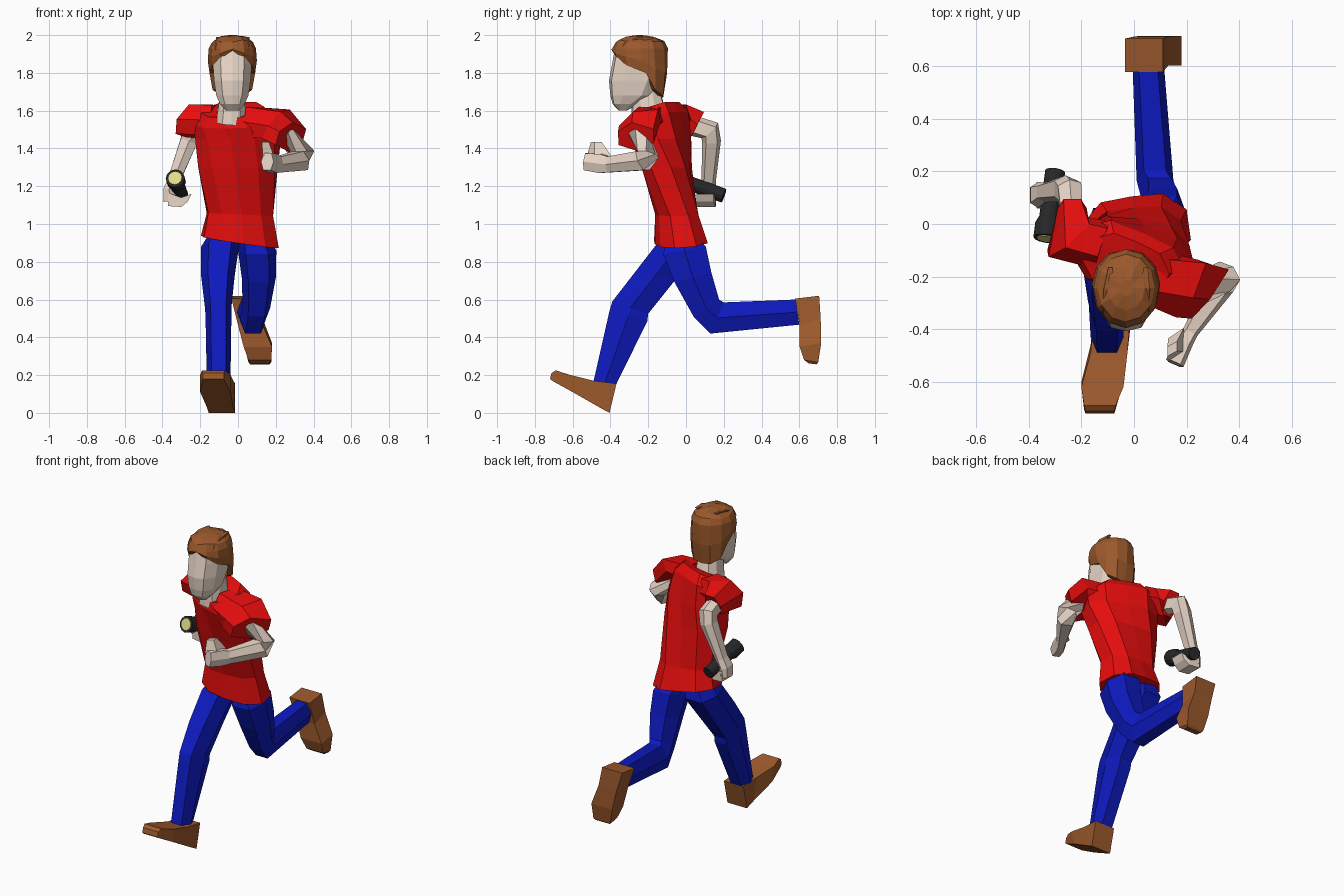
import bpy, bmesh, math, random
from mathutils import Vector as V

random.seed(3)

def mat(name, c):
    m = bpy.data.materials.new(name)
    m.diffuse_color = (*c, 1)
    return m

RED = mat("red_cloth", (0.8, 0.004, 0.004))
BLUE = mat("blue_cloth", (0.004, 0.01, 0.52))
BROWN = mat("brown", (0.33, 0.1, 0.025))
SKIN = mat("skin", (0.82, 0.68, 0.58))
BLACK = mat("black", (0.02, 0.02, 0.02))
YELLOW = mat("pale_yellow", (0.75, 0.72, 0.25))

# unit cross-sections
S4 = [(1, 1), (-1, 1), (-1, -1), (1, -1)]
S6 = [(1, 0), (.6, 1), (-.6, 1), (-1, 0), (-.6, -1), (.6, -1)]
S8 = [(1, .45), (.6, 1), (0, 1.05), (-.6, 1), (-1, .45), (-1, -.45), (-.6, -.95), (0, -1.05), (.6, -.95), (1, -.45)]
S12 = [(math.cos(i * math.pi / 6), math.sin(i * math.pi / 6)) for i in range(12)]

def loft(name, rings, m, caps=(True, True)):
    bm = bmesh.new()
    vs = [[bm.verts.new(p) for p in r] for r in rings]
    n = len(vs[0])
    for a, b in zip(vs, vs[1:]):
        for i in range(n):
            j = (i + 1) % n
            bm.faces.new((a[i], a[j], b[j], b[i]))
    if caps[0]:
        bm.faces.new(vs[0])
    if caps[1]:
        bm.faces.new(vs[-1])
    bmesh.ops.recalc_face_normals(bm, faces=bm.faces)
    me = bpy.data.meshes.new(name)
    bm.to_mesh(me)
    bm.free()
    me.materials.append(m)
    ob = bpy.data.objects.new(name, me)
    bpy.context.collection.objects.link(ob)
    return ob

def ring(c, u, v, sec=S6):
    return [V(c) + V(u) * a + V(v) * b for a, b in sec]

def side_loft(name, rows, m, sec):
    """rows: two outline points (y, z) in side view plus an x range"""
    rings = []
    for ay, az, by, bz, x0, x1 in rows:
        c = ((x0 + x1) / 2, (ay + by) / 2, (az + bz) / 2)
        rings.append(ring(c, ((x1 - x0) / 2, 0, 0), (0, (by - ay) / 2, (bz - az) / 2), sec))
    return loft(name, rings, m)

def sweep(name, pts, m, hint, sec=S6):
    """pts: x, y, z, half width, half height along a path"""
    ps = [V(p[:3]) for p in pts]
    rings = []
    for i, p in enumerate(pts):
        t = V()
        if i:
            t += (ps[i] - ps[i - 1]).normalized()
        if i < len(ps) - 1:
            t += (ps[i + 1] - ps[i]).normalized()
        u = t.cross(V(hint)).normalized()
        v = u.cross(t).normalized()
        rings.append(ring(ps[i], u * p[3], v * p[4], sec))
    return loft(name, rings, m)

# shirt body: z, cx, cy, half x, half y, twist, roll slope, pitch slope
rows = [(.905, .01, -.03, .2, .13, 8, -.13, .08), (1.05, .01, -.05, .172, .108, 5, -.04, 0),
        (1.3, 0, -.105, .205, .12, -8, 0, 0), (1.45, 0, -.135, .22, .128, -18, 0, .0),
        (1.55, -.02, -.15, .215, .122, -24, 0, .35), (1.605, -.03, -.165, .16, .1, -24, 0, .4),
        (1.59, -.035, -.19, .072, .08, -15, 0, .5)]
rings = []
for z, cx, cy, hx, hy, tw, roll, pitch in rows:
    c, s = math.cos(math.radians(tw)), math.sin(math.radians(tw))
    rings.append([(cx + a * hx * c - b * hy * s, cy + a * hx * s + b * hy * c,
                   z + roll * a * hx * 1.1 + pitch * b * hy) for a, b in S8])
loft("shirt_body", rings, RED)

# sleeves
loft("left_sleeve", [ring((.06, -.2, 1.54), (-.03, -.1, 0), (0, .01, .08)),
                     ring((.2, -.245, 1.53), (-.04, -.11, -.01), (.05, .03, .07)),
                     ring((.28, -.265, 1.46), (-.06, -.095, .03), (.045, .035, .06))], RED)
loft("right_sleeve", [ring((-.12, -.08, 1.55), (-.03, -.09, 0), (0, .01, .08)),
                      ring((-.25, -.05, 1.555), (-.075, -.075, 0), (.035, .005, .078)),
                      ring((-.235, .06, 1.525), (-.055, 0, 0), (0, .035, .068))], RED)

# arms
sweep("left_arm", [(.24, -.25, 1.48, .06, .045), (.345, -.2, 1.37, .05, .055), (.33, -.23, 1.335, .055, .055),
                   (.215, -.41, 1.315, .03, .042), (.19, -.45, 1.32, .035, .05),
                   (.155, -.53, 1.33, .036, .045)], SKIN, (0, 0, 1))
loft("left_thumb", [ring((.16, -.46, 1.36), (.03, .02, 0), (0, .045, 0), S4),
                    ring((.145, -.475, 1.435), (.018, .01, 0), (0, .018, 0), S4)], SKIN)
sweep("right_arm", [(-.235, .02, 1.525, .055, .04), (-.245, .125, 1.495, .06, .045),
                    (-.26, .135, 1.44, .05, .045), (-.34, .12, 1.23, .038, .032),
                    (-.365, .11, 1.18, .05, .03), (-.36, .11, 1.12, .05, .035)], SKIN, (1, 0, 0))
loft("right_fingers", [ring((-.37, .11, 1.13), (0, .05, 0), (0, 0, .035), S4),
                       ring((-.30, .105, 1.115), (0, .05, 0), (0, 0, .025), S4),
                       ring((-.255, .1, 1.14), (0, .045, 0), (.01, 0, .02), S4)], SKIN)

# torch held in the right hand
A, B = V((-.3, .2, 1.15)), V((-.333, -.055, 1.242))
def on_axis(t, r):
    return (*(A + (B - A) * t), r, r)
sweep("torch_body", [on_axis(0, .038), on_axis(.68, .038), on_axis(.78, .05), on_axis(1, .05)],
      BLACK, (0, 0, 1), S12)
sweep("torch_lens", [on_axis(.97, .036), on_axis(1.012, .036)], YELLOW, (0, 0, 1), S12)

# trouser legs
side_loft("right_leg", [(-.11, .97, .04, .97, -.14, .0), (-.15, .9, .06, .86, -.195, .005),
                        (-.27, .745, -.06, .7, -.195, -.018), (-.39, .59, -.2, .525, -.175, -.035),
                        (-.405, .54, -.205, .485, -.172, -.035),
                        (-.49, .165, -.37, .15, -.165, -.04)], BLUE, S6)
side_loft("left_leg", [(-.1, .96, .03, .97, 0, .14), (-.12, .84, .105, .88, 0, .203),
                       (-.06, .69, .135, .74, .02, .2), (.04, .51, .175, .6, .025, .17),
                       (.13, .42, .2, .585, .01, .15), (.6, .467, .58, .6, -.005, .115)], BLUE, S6)

# shoes
side_loft("right_shoe", [(-.405, 0, -.368, .155, -.155, -.015), (-.46, .03, -.49, .17, -.165, -.025),
                         (-.6, .11, -.62, .203, -.2, -.04), (-.705, .168, -.69, .225, -.19, -.07),
                         (-.72, .18, -.712, .21, -.185, -.075)], BROWN, S4)
side_loft("left_shoe", [(.578, .605, .705, .62, -.035, .11), (.602, .465, .713, .5, 0, .13),
                        (.602, .35, .716, .37, .03, .18), (.625, .28, .7, .268, .055, .176),
                        (.65, .262, .69, .257, .065, .165)], BROWN, S4)

# neck and head
loft("neck", [ring((-.035, -.195, 1.55), (.08, 0, 0), (0, .09, .025), S8),
              ring((-.03, -.215, 1.72), (.06, 0, 0), (0, .07, 0), S8)], SKIN)
head = [(1.6, -.335, .035, .02), (1.635, -.32, .065, .065), (1.68, -.285, .085, .11), (1.76, -.265, .097, .136),
        (1.85, -.252, .103, .132), (1.93, -.245, .098, .125)]
loft("head", [ring((-.03, cy, z), (hx, 0, 0), (0, hy, 0), S8) for z, cy, hx, hy in head], SKIN)

# hair: hem height follows the angle, from nape to fringe
hem = [1.8, 1.71, 1.68, 1.67, 1.68, 1.71, 1.8, 1.84, 1.875, 1.92, 1.875, 1.84]
inward = [.03, .01, 0, -.02, 0, .01, .03, 0, 0, 0, 0, 0]
def hair_ring(f, s, top=None, jit=0):
    out = []
    for i, (a, b) in enumerate(S12):
        z = hem[i] + (1.93 - hem[i]) * f if top is None else top + random.uniform(-jit, jit)
        out.append((-.03 + .13 * a * s, -.243 + .153 * b * s + inward[i] * (1 - f), z))
    return out
loft("hair", [hair_ring(0, .7), hair_ring(0, .93), hair_ring(.5, 1), hair_ring(1, .96),
              hair_ring(1, .84, 1.967, .008), hair_ring(1, .55, 1.988, .008),
              hair_ring(1, .2, 1.997, .003)], BROWN, (False, True))
# fringe locks
for i in range(4):
    x = -.1 + i * .045
    y = -.365 + .02 * abs(i - 1.5)
    loft("hair_lock_%d" % (i + 1), [ring((x, y, 1.94), (.022, 0, 0), (0, .01, .02), S4),
                                    ring((x + .005, y + .08, 1.978), (.02, 0, 0), (0, .01, .012), S4),
                                    ring((x + .01, y + .16, 1.985), (.008, 0, 0), (0, .01, .006), S4)], BROWN)
